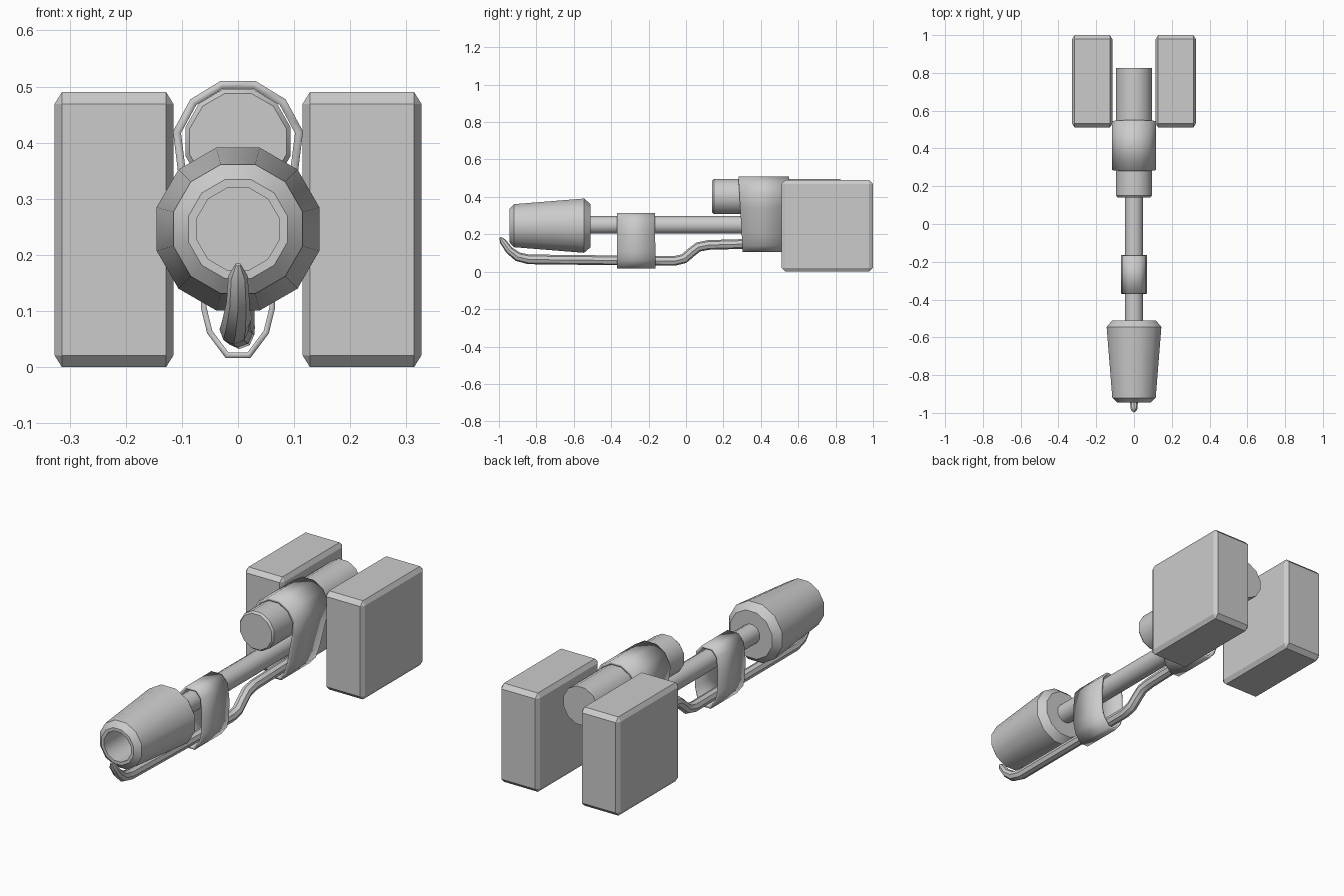
import bpy, bmesh
from math import cos, sin, pi, radians

if "Cube" in bpy.data.objects:
    bpy.data.objects.remove(bpy.data.objects["Cube"])


def finish(name, bm, smooth=True):
    bmesh.ops.recalc_face_normals(bm, faces=bm.faces)
    me = bpy.data.meshes.new(name)
    bm.to_mesh(me)
    bm.free()
    ob = bpy.data.objects.new(name, me)
    bpy.context.collection.objects.link(ob)
    if smooth:
        shade(ob)
    return ob


def shade(ob):
    bpy.ops.object.select_all(action='DESELECT')
    ob.select_set(True)
    bpy.context.view_layer.objects.active = ob
    bpy.ops.object.shade_smooth_by_angle(angle=radians(32))


def bridge(bm, a, b):
    for i in range(len(a)):
        j = (i + 1) % len(a)
        bm.faces.new((a[i], a[j], b[j], b[i]))


def lathe(name, profile, z, n=12):
    """Closed turned part along y; profile holds (y, distance to flat)."""
    bm = bmesh.new()
    rings = []
    for y, r in profile:
        R = r / cos(pi / n)
        rings.append([bm.verts.new((R * cos((i + .5) * 2 * pi / n), y,
                                    z + R * sin((i + .5) * 2 * pi / n))) for i in range(n)])
    for a, b in zip(rings, rings[1:]):
        bridge(bm, a, b)
    bm.faces.new(rings[0])
    bm.faces.new(rings[-1])
    return finish(name, bm)


def strap(name, half, front, back, thick):
    """Open band: half outline (x, z) top to bottom, y limits given at top and bottom."""
    outline = half + [(-x, z) for x, z in reversed(half)]
    z1, z0 = half[0][1], half[-1][1]
    bm = bmesh.new()
    loops = []
    for top, bottom in (front, back):
        loops.append([bm.verts.new((x, bottom + (top - bottom) * (z - z0) / (z1 - z0), z))
                      for x, z in outline])
    bridge(bm, *loops)
    ob = finish(name, bm)
    m = ob.modifiers.new("thickness", 'SOLIDIFY')
    m.thickness = thick
    m.offset = -1
    m.use_even_offset = True
    return ob


# Flared nozzle with a hollow mouth
lathe("nozzle", [(-.6, .073), (-.945, .073), (-.945, .088), (-.92, .115),
                 (-.545, .145), (-.51, .115)], .246)

# Main tube and upper canister
lathe("main_tube", [(-.53, .047), (.52, .047)], .25)
lathe("canister", [(.14, .086), (.15, .094), (.827, .094)], .402)

# Straps holding the tubes together
strap("rear_strap", [(.031, .51), (.085, .477), (.116, .42), (.106, .34),
                     (.075, .2), (.055, .14), (.025, .105)],
      (.28, .303), (.55, .53), .014)
strap("front_strap", [(.03, .315), (.06, .28), (.068, .2), (.066, .105),
                      (.055, .06), (.022, .016)],
      (-.368, -.37), (-.166, -.163), .01)

# Bent fuel line with a tapered tip
path = [(0, -.993, .183, .2), (0, -.98, .163, .66), (0, -.945, .115, .8), (-.004, -.9, .08, .95),
        (-.007, -.84, .066, 1), (0, -.4, .061, 1), (.003, -.06, .058, 1), (.004, -.01, .07, 1),
        (.003, .03, .105, 1), (.002, .065, .132, 1), (0, .12, .143, 1), (0, .3, .148, 1), (0, .5, .15, 1)]
cu = bpy.data.curves.new("fuel_line", 'CURVE')
cu.dimensions = '3D'
cu.bevel_depth = .026
cu.bevel_resolution = 2
cu.use_fill_caps = True
sp = cu.splines.new('POLY')
sp.points.add(len(path) - 1)
for p, (x, y, z, r) in zip(sp.points, path):
    p.co = (x, y, z, 1)
    p.radius = r
line = bpy.data.objects.new("fuel_line", cu)
bpy.context.collection.objects.link(line)
bpy.ops.object.select_all(action='DESELECT')
line.select_set(True)
bpy.context.view_layer.objects.active = line
bpy.ops.object.convert(target='MESH')
shade(bpy.context.view_layer.objects.active)

# Pair of chamfered side tanks
for side, name in ((-1, "left_tank"), (1, "right_tank")):
    bm = bmesh.new()
    bmesh.ops.create_cube(bm, size=.49)
    bmesh.ops.bevel(bm, geom=bm.edges[:], offset=.021, segments=1, affect='EDGES')
    for v in bm.verts:
        # keep the chamfer narrower across the tank's width
        s = 1 if v.co.x > 0 else -1
        inset = (.245 - abs(v.co.x)) * .62
        v.co = (side * .221 + s * (.106 - inset), v.co.y + .755, v.co.z + .245)
    finish(name, bm, smooth=False)
